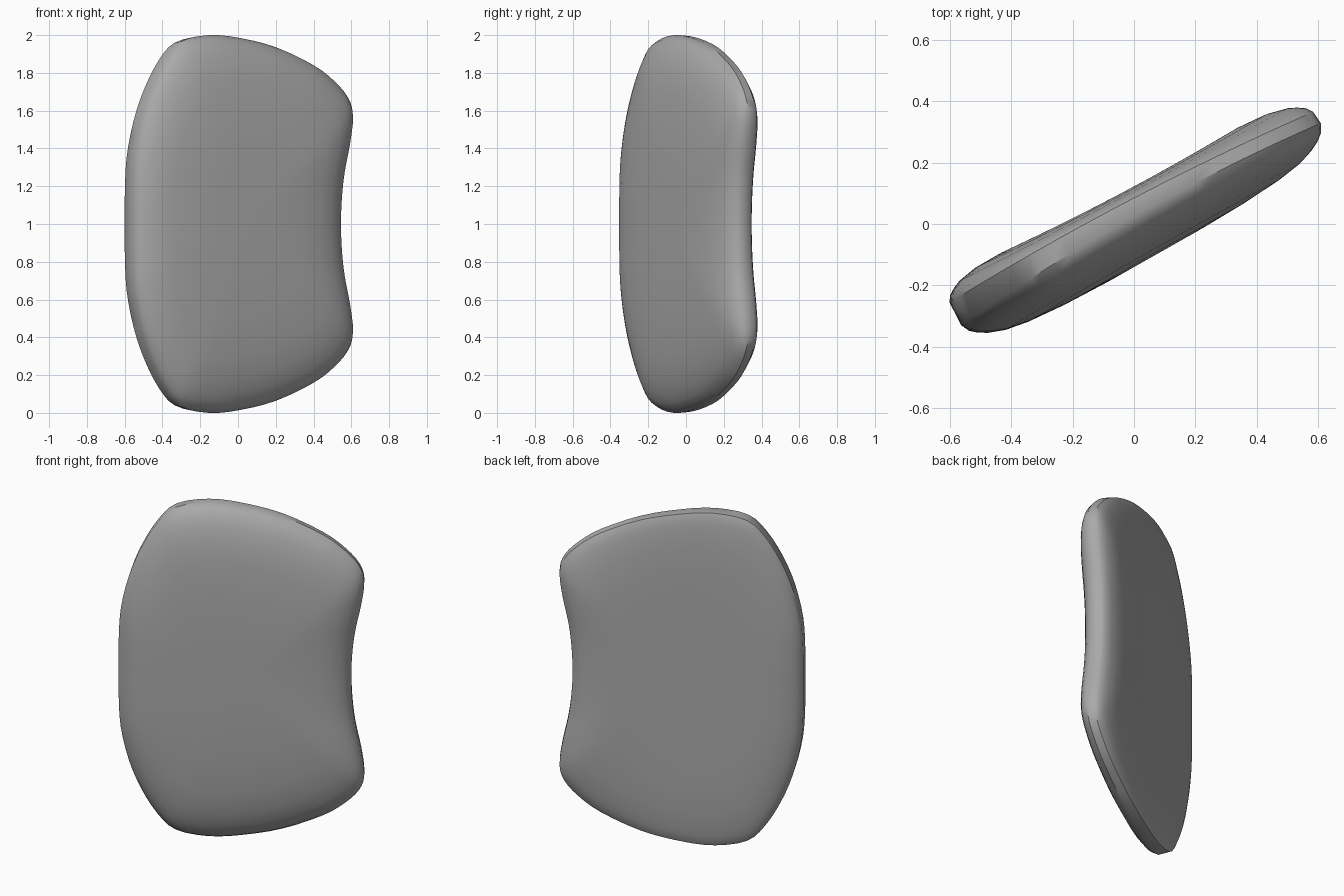
import bpy, bmesh, math
from mathutils import Vector

cube = bpy.data.objects.get("Cube")
if cube:
    bpy.data.objects.remove(cube, do_unlink=True)

# Upper half of the outline: x across, h above the middle height
HALF = [(-0.61, 0.15), (-0.60, 0.35), (-0.56, 0.55), (-0.50, 0.72), (-0.42, 0.87),
        (-0.33, 0.965), (-0.17, 1.0), (0.0, 0.985), (0.2, 0.935), (0.4, 0.84),
        (0.51, 0.755), (0.58, 0.67), (0.605, 0.58), (0.59, 0.44), (0.56, 0.28), (0.545, 0.14)]
TILT = math.radians(29.5)
ALONG = Vector((math.cos(TILT), math.sin(TILT), 0))
BACK = Vector((-math.sin(TILT), math.cos(TILT), 0))


def to_slab(x, h):
    """Seen from the front -> measured along the tilted slab."""
    return Vector(((x + BACK.x * (0.08 * x - 0.04)) / ALONG.x, h))


def smooth_loop(points, steps):
    """Closed Catmull-Rom curve through the points."""
    out = []
    n = len(points)
    for i in range(n):
        a, b, c, d = (points[(i + k) % n] for k in (-1, 0, 1, 2))
        for s in range(steps):
            t = s / steps
            out.append(b + (c - a) * t / 2 + (a - 2.5 * b + 2 * c - d / 2) * t ** 2
                       + (1.5 * (b - c) + (d - a) / 2) * t ** 3)
    return out


control = ([to_slab(x, h) for x, h in HALF] + [to_slab(0.54, 0)]
           + [to_slab(x, -h) for x, h in reversed(HALF)] + [to_slab(-0.61, 0)])
outline = smooth_loop(control, 3)


# Depth of the rim edges and of the two broad faces
def rim_front(u):
    return 0.022 - 0.075 * u * u


def rim_back(u):
    return 0.075 - 0.03 * u - 0.05 * u * u


def face_front(u):
    return -0.122


def face_back(u):
    return 0.108 - 0.03 * u + 0.06 * u * u


# Rings as (scale, share of the way from rim to face)
FRONT = [(1, 0), (0.98, 0.25), (0.945, 0.43), (0.9, 0.58), (0.82, 0.75), (0.7, 0.87), (0.5, 0.96), (0.25, 1)]
REAR = [(0.995, 0), (0.975, 0.25), (0.94, 0.45), (0.9, 0.62), (0.8, 0.86), (0.65, 1), (0.4, 1), (0.2, 1)]

bm = bmesh.new()


def place(u, h, v):
    return bm.verts.new(ALONG * u + BACK * v + Vector((0, 0, 1 + h)))


def make_rings(table, rim, face):
    rings = []
    for scale, share in table:
        rings.append([place(p.x * scale, p.y * scale,
                            rim(p.x) * (1 - share) + face(p.x * scale) * share) for p in outline])
    return rings, place(0, 0, face(0))


front, front_mid = make_rings(FRONT, rim_front, face_front)
rear, rear_mid = make_rings(REAR, rim_back, face_back)
rings = front[::-1] + rear
n = len(outline)
for a, b in zip(rings, rings[1:]):
    for i in range(n):
        j = (i + 1) % n
        bm.faces.new((a[i], a[j], b[j], b[i]))
for ring, mid in ((rings[0], front_mid), (rings[-1], rear_mid)):
    for i in range(n):
        bm.faces.new((ring[i], ring[(i + 1) % n], mid))
bmesh.ops.recalc_face_normals(bm, faces=bm.faces)

mesh = bpy.data.meshes.new("curved_panel")
bm.to_mesh(mesh)
bm.free()
panel = bpy.data.objects.new("curved_panel", mesh)
bpy.context.collection.objects.link(panel)

# Plain grey
grey = bpy.data.materials.new("plain_grey")
grey.use_nodes = True
colour = (0.4, 0.4, 0.4, 1)
grey.diffuse_color = colour
grey.node_tree.nodes["Principled BSDF"].inputs["Base Color"].default_value = colour
mesh.materials.append(grey)

bpy.ops.object.select_all(action='DESELECT')
panel.select_set(True)
bpy.context.view_layer.objects.active = panel
bpy.ops.object.shade_smooth_by_angle(angle=math.radians(35))
